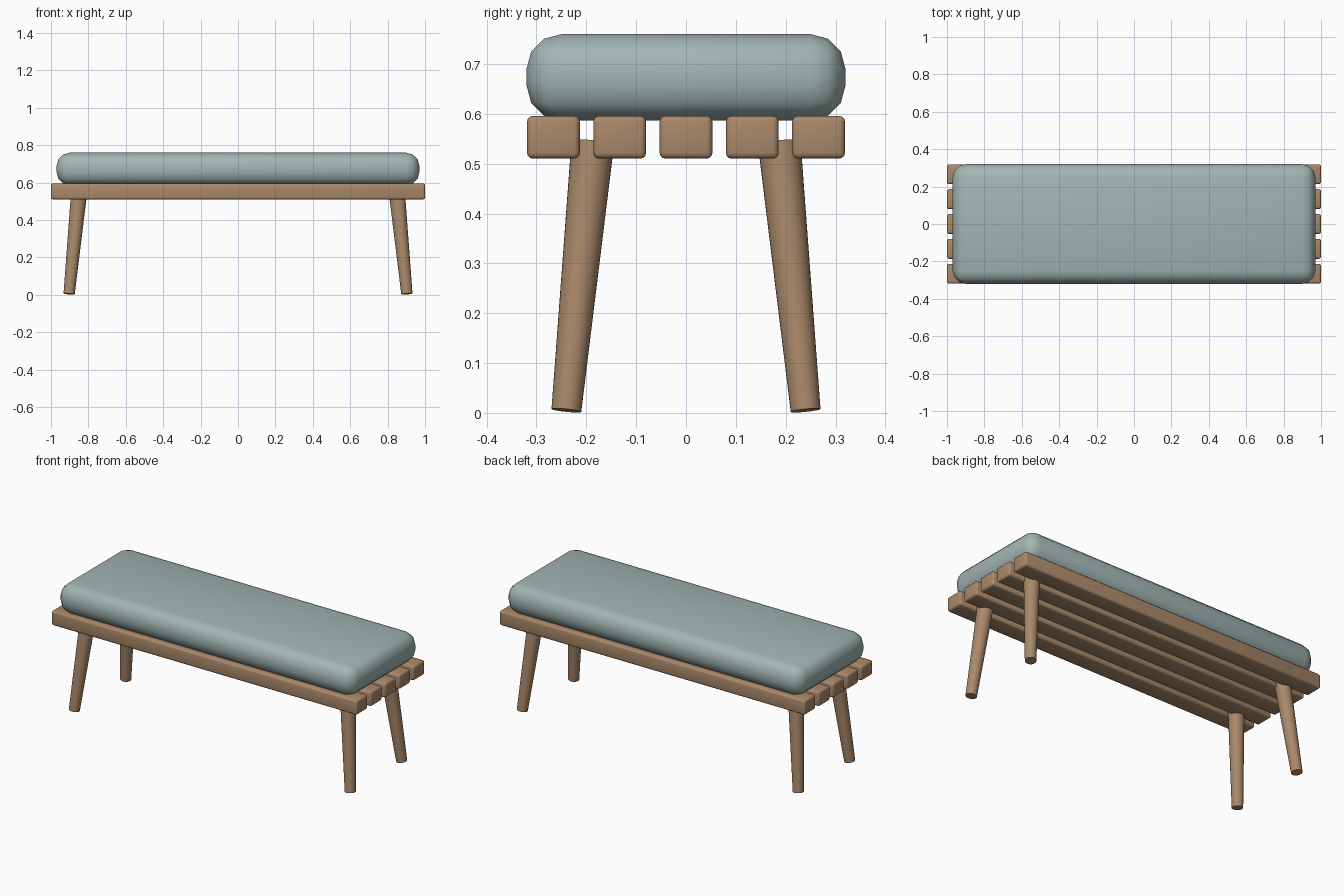
import bpy
from mathutils import Vector

cube = bpy.data.objects.get("Cube")
if cube:
    bpy.data.objects.remove(cube, do_unlink=True)


def material(name, colour):
    mat = bpy.data.materials.new(name)
    mat.use_nodes = True
    mat.diffuse_color = (*colour, 1)
    bsdf = next(n for n in mat.node_tree.nodes if n.type == "BSDF_PRINCIPLED")
    bsdf.inputs["Base Color"].default_value = (*colour, 1)
    return mat


wood = material("warm wood", (0.40, 0.25, 0.145))
fabric = material("sage fabric", (0.36, 0.46, 0.45))


def rounded_box(name, size, centre, radius, segments, mat):
    bpy.ops.mesh.primitive_cube_add(size=1, location=centre)
    box = bpy.context.object
    box.name = name
    box.scale = size
    bpy.ops.object.transform_apply(location=False, rotation=False, scale=True)
    bevel = box.modifiers.new("rounding", "BEVEL")
    bevel.width = radius
    bevel.segments = segments
    bpy.ops.object.modifier_apply(modifier=bevel.name)
    bpy.ops.object.shade_smooth_by_angle(angle=0.7)
    box.data.materials.append(mat)


def tapered_leg(name, foot, top, foot_radius, top_radius):
    axis = top - foot
    bpy.ops.mesh.primitive_cone_add(vertices=32, radius1=foot_radius, radius2=top_radius,
                                    depth=axis.length, location=(foot + top) / 2)
    leg = bpy.context.object
    leg.name = name
    leg.rotation_euler = axis.to_track_quat("Z", "Y").to_euler()
    bpy.ops.object.shade_smooth_by_angle(angle=0.7)
    leg.data.materials.append(wood)


# Seat slats, evenly spaced front to back
for i in range(5):
    rounded_box(f"slat_{i + 1}", (2, 0.106, 0.086), (0, (i - 2) * 0.133, 0.553), 0.012, 3, wood)

# Cushion
rounded_box("cushion", (1.94, 0.64, 0.173), (0, 0, 0.6735), 0.07, 3, fabric)

# Splayed legs
for side, sx in (("left", 1), ("right", -1)):
    for end, sy in (("front", -1), ("back", 1)):
        tapered_leg(f"{end}_{side}_leg", Vector((sx * 0.903, sy * 0.24, 0.005)),
                    Vector((sx * 0.85, sy * 0.187, 0.543)), 0.03, 0.043)
